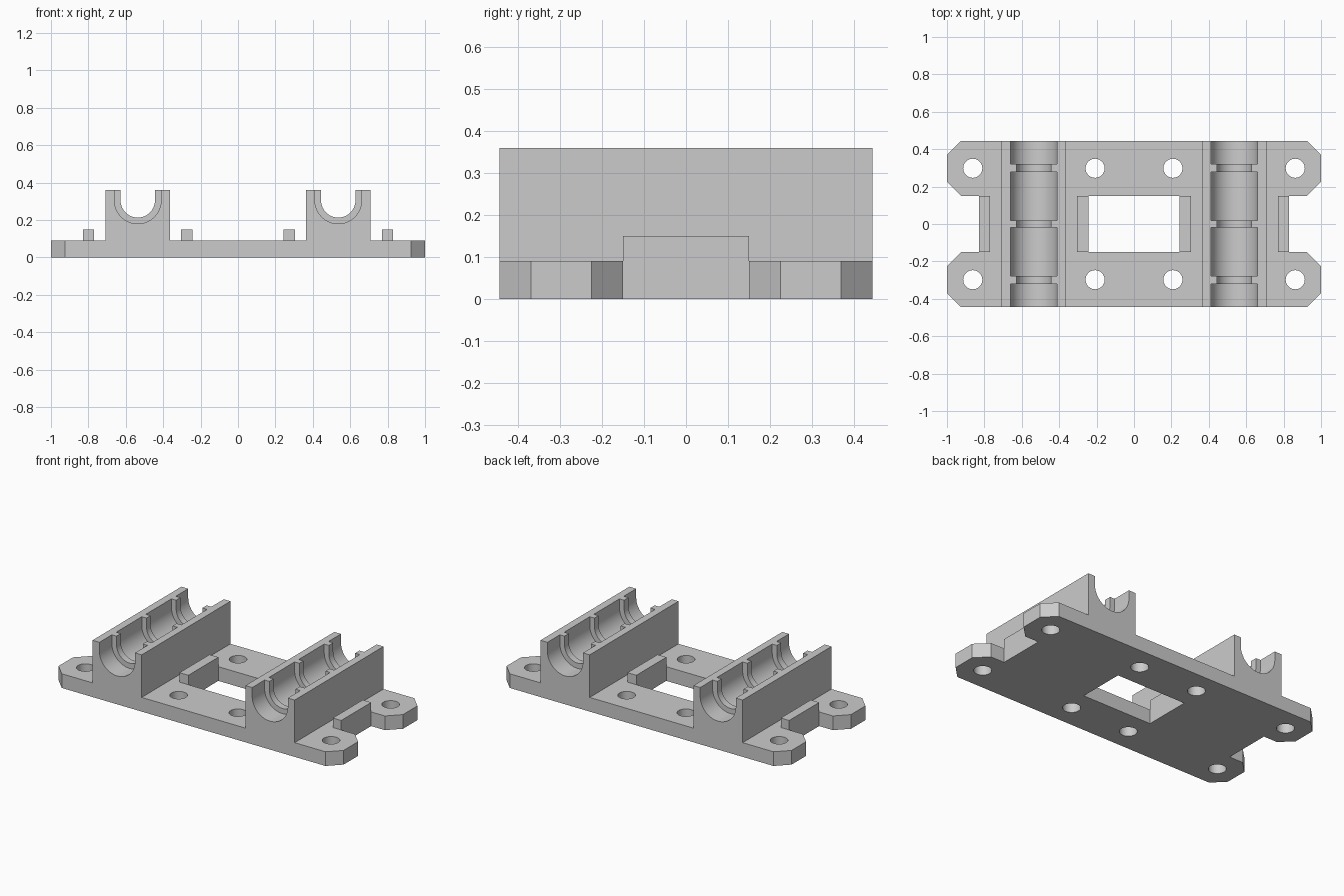
import bpy, bmesh, math
from mathutils import Vector

old = bpy.data.objects.get("Cube")
if old:
    bpy.data.objects.remove(old, do_unlink=True)

HALF_Y, PLATE_Z, TOP_Z = 0.445, 0.09, 0.36
GROOVE_X, GROOVE_Z = 0.536, 0.305
RIB_R, BAY_R = 0.092, 0.125

grey = bpy.data.materials.new("light grey")
grey.use_nodes = True
grey.diffuse_color = (0.6, 0.6, 0.6, 1)
grey.node_tree.nodes["Principled BSDF"].inputs["Base Color"].default_value = (0.6, 0.6, 0.6, 1)


def prism(bm, points, low, high, axis):
    """Extrude a 2D outline along y (points are x, z) or z (points are x, y)."""
    def place(p, t):
        return Vector((p[0], t, p[1])) if axis == "y" else Vector((p[0], p[1], t))
    face = bm.faces.new([bm.verts.new(place(p, low)) for p in points])
    moved = bmesh.ops.extrude_face_region(bm, geom=[face])["geom"]
    verts = [v for v in moved if isinstance(v, bmesh.types.BMVert)]
    bmesh.ops.translate(bm, verts=verts, vec=place((0, 0), high - low))


def rect(x0, x1, y0, y1):
    return [(x0, y0), (x1, y0), (x1, y1), (x0, y1)]


def groove(cx, radius, top, steps=32):
    """U-shaped line from the left rim, round the bottom, to the right rim."""
    arc = [(cx - radius * math.cos(math.pi * i / steps),
            GROOVE_Z - radius * math.sin(math.pi * i / steps)) for i in range(steps + 1)]
    return [(cx - radius, top)] + arc + [(cx + radius, top)]


def make_object(name, bm):
    bmesh.ops.recalc_face_normals(bm, faces=bm.faces)
    mesh = bpy.data.meshes.new(name)
    bm.to_mesh(mesh)
    bm.free()
    mesh.materials.append(grey)
    obj = bpy.data.objects.new(name, mesh)
    bpy.context.collection.objects.link(obj)
    return obj


# Base plate with two rod cradles, as one front profile
profile = [(1, 0), (-1, 0), (-1, PLATE_Z)]
for s in (-1, 1):
    left, right = sorted((s * 0.364, s * 0.709))
    profile += [(left, PLATE_Z), (left, TOP_Z)]
    profile += groove(s * GROOVE_X, RIB_R, TOP_Z)
    profile += [(right, TOP_Z), (right, PLATE_Z)]
profile.append((1, PLATE_Z))
bm = bmesh.new()
prism(bm, profile, -HALF_Y, HALF_Y, "y")
body = make_object("bearing_mount", bm)

# Raised stop tabs, overhanging so the openings trim them flush
bm = bmesh.new()
for s in (-1, 1):
    for x0, x1 in ((0.2, 0.305), (0.77, 0.87)):
        prism(bm, rect(s * x0, s * x1, -0.15, 0.15), 0.04, 0.15, "z")
tabs = make_object("stop_tabs", bm)

# Cutters: window, end notches, chamfers, screw holes, bearing bays
bm = bmesh.new()
prism(bm, rect(-0.243, 0.243, -0.15, 0.15), -0.1, 0.5, "z")
for s in (-1, 1):
    notch = [(0.829, -0.15), (0.925, -0.15), (1.05, -0.275),
             (1.05, 0.275), (0.925, 0.15), (0.829, 0.15)]
    prism(bm, [(s * x, y) for x, y in notch], -0.1, 0.5, "z")
    for t in (-1, 1):
        corner = [(0.885, 0.485), (1.04, 0.33), (1.04, 0.485)]
        prism(bm, [(s * x, t * y) for x, y in corner], -0.1, 0.5, "z")
        for hx in (0.208, 0.862):
            ring = [(s * hx + 0.051 * math.cos(math.tau * i / 40),
                     t * 0.298 + 0.051 * math.sin(math.tau * i / 40)) for i in range(40)]
            prism(bm, ring, -0.1, 0.2, "z")
        for y0, y1 in ((0.02, 0.277), (0.32, 0.5)):
            prism(bm, groove(s * GROOVE_X, BAY_R, 0.5), t * y0, t * y1, "y")
cutters = make_object("cutters", bm)

bpy.context.view_layer.objects.active = body
for helper, operation in ((tabs, "UNION"), (cutters, "DIFFERENCE")):
    helper.hide_render = True
    mod = body.modifiers.new(helper.name, "BOOLEAN")
    mod.operation = operation
    mod.solver = "EXACT"
    mod.object = helper
    bpy.ops.object.modifier_apply(modifier=mod.name)
    bpy.data.objects.remove(helper, do_unlink=True)

# Smooth the bores and holes, keep the edges sharp
bpy.ops.object.select_all(action="DESELECT")
body.select_set(True)
bpy.ops.object.shade_smooth_by_angle(angle=math.radians(30))
